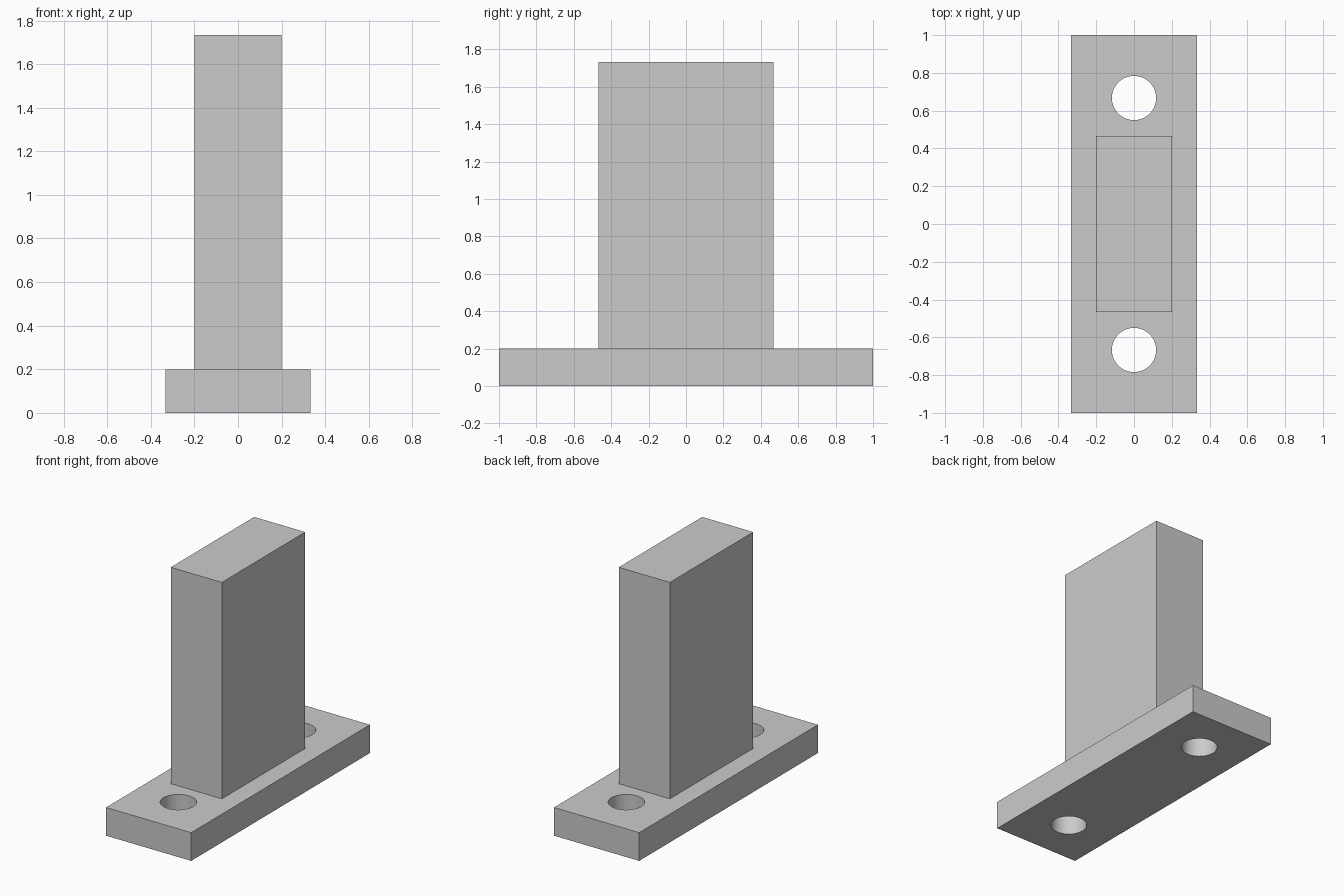
import bpy
import math

default = bpy.data.objects.get("Cube")
if default:
    bpy.data.objects.remove(default, do_unlink=True)

# Single plain grey
grey = bpy.data.materials.new("light_grey")
grey.use_nodes = True
colour = (0.6, 0.6, 0.6, 1.0)
grey.diffuse_color = colour
grey.node_tree.nodes["Principled BSDF"].inputs["Base Color"].default_value = colour


def box(name, width, depth, bottom, top):
    """Box centred on x and y, spanning bottom to top in z."""
    bpy.ops.mesh.primitive_cube_add(size=1, location=(0, 0, (bottom + top) / 2))
    obj = bpy.context.object
    obj.name = name
    obj.scale = (width, depth, top - bottom)
    bpy.ops.object.transform_apply(location=True, rotation=False, scale=True)
    obj.data.materials.append(grey)
    return obj


def drill(target, y, radius):
    """Cut a vertical through hole and discard the cutter."""
    bpy.ops.mesh.primitive_cylinder_add(vertices=64, radius=radius, depth=1, location=(0, y, 0))
    cutter = bpy.context.object
    cutter.name = "hole_cutter"
    cutter.hide_render = True
    cutter.data.materials.append(grey)
    cut = target.modifiers.new("hole", "BOOLEAN")
    cut.operation = "DIFFERENCE"
    cut.solver = "EXACT"
    cut.object = cutter
    bpy.context.view_layer.objects.active = target
    bpy.ops.object.modifier_apply(modifier=cut.name)
    bpy.data.objects.remove(cutter, do_unlink=True)


PLATE_TOP = 0.2

# Base plate with a bolt hole at each end
plate = box("base_plate", 0.667, 2.0, 0, PLATE_TOP)
for side in (-1, 1):
    drill(plate, side * 0.667, 0.117)

# Solid upright block standing on the plate
upright = box("upright_block", 0.4, 0.933, PLATE_TOP, 1.733)

# Smooth hole walls, crisp box edges
bpy.ops.object.select_all(action="DESELECT")
plate.select_set(True)
bpy.context.view_layer.objects.active = plate
bpy.ops.object.shade_smooth_by_angle(angle=math.radians(30))
